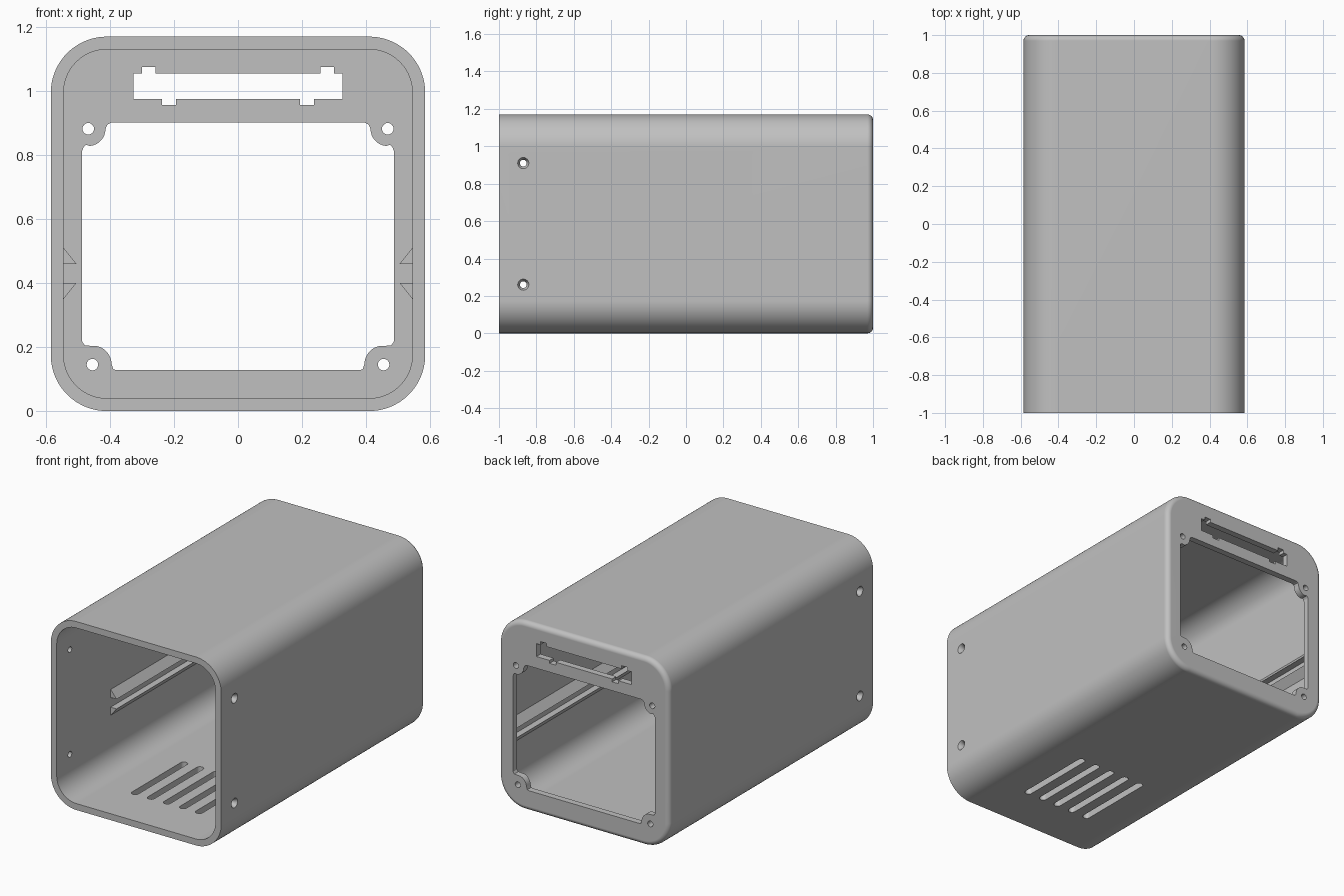
import bpy
import bmesh
from math import sin, cos, pi

if "Cube" in bpy.data.objects:
    bpy.data.objects.remove(bpy.data.objects["Cube"])

HALF, WALL, RADIUS, FILLET = 0.585, 0.04, 0.175, 0.03
MID = HALF  # height of the tube axis

grey = bpy.data.materials.new("light grey")
grey.use_nodes = True
grey.diffuse_color = (0.53, 0.53, 0.53, 1)
grey.node_tree.nodes["Principled BSDF"].inputs["Base Color"].default_value = grey.diffuse_color


def place(points, t, axis):
    """Put a flat outline at position t along an axis."""
    if axis == "X":
        return [(t, u, v) for u, v in points]
    if axis == "Y":
        return [(u, t, v) for u, v in points]
    return [(u, v, t) for u, v in points]


def loft(name, solids):
    """Each solid is a list of rings with equal point counts, capped at both ends."""
    bm = bmesh.new()
    for rings in solids:
        loops = [[bm.verts.new(p) for p in ring] for ring in rings]
        n = len(loops[0])
        for a, b in zip(loops, loops[1:]):
            for i in range(n):
                j = (i + 1) % n
                bm.faces.new((a[i], a[j], b[j], b[i]))
        bm.faces.new(loops[0][::-1])
        bm.faces.new(loops[-1])
    bmesh.ops.recalc_face_normals(bm, faces=bm.faces)
    mesh = bpy.data.meshes.new(name)
    bm.to_mesh(mesh)
    bm.free()
    mesh.materials.append(grey)
    obj = bpy.data.objects.new(name, mesh)
    bpy.context.collection.objects.link(obj)
    return obj


def prism(points, lo, hi, axis):
    return [place(points, lo, axis), place(points, hi, axis)]


def rounded(hw, hh, r, cu, cv, seg=20):
    pts = []
    for q, (sx, sy) in enumerate([(1, 1), (-1, 1), (-1, -1), (1, -1)]):
        for i in range(seg + 1):
            a = (q + i / seg) * pi / 2
            pts.append((cu + sx * (hw - r) + r * cos(a), cv + sy * (hh - r) + r * sin(a)))
    return pts


def circle(r, cu, cv, seg=24):
    return [(cu + r * cos(2 * pi * i / seg), cv + r * sin(2 * pi * i / seg)) for i in range(seg)]


def mirrored(half):
    """Close a right-hand outline with its mirror image."""
    return half + [(-u, v) for u, v in reversed(half)]


def cut(target, cutter):
    cutter.hide_render = True
    mod = target.modifiers.new("cut", "BOOLEAN")
    mod.object = cutter
    mod.solver = "EXACT"
    bpy.context.view_layer.objects.active = target
    bpy.ops.object.modifier_apply(modifier=mod.name)
    bpy.data.objects.remove(cutter)


# Outer body with a rounded back edge
rings = [place(rounded(HALF, HALF, RADIUS, 0, MID), -1, "Y")]
for i in range(7):
    a = i / 6 * pi / 2
    d = FILLET * (1 - cos(a))
    rings.append(place(rounded(HALF - d, HALF - d, RADIUS - d, 0, MID),
                       1 - FILLET + FILLET * sin(a), "Y"))
housing = loft("housing", [rings])

# Hollow interior, open at the front
inner = HALF - WALL
cut(housing, loft("cavity", [prism(rounded(inner, inner, RADIUS - WALL, 0, MID), -1.2, 1 - WALL, "Y")]))

# Large back window with scalloped screw tabs in its corners
SCREWS = [(0.455, 0.145), (0.468, 0.882)]


def tab(centre, r, start, end, steps=8):
    angles = [(start + (end - start) * i / steps) * pi / 180 for i in range(steps + 1)]
    return [(centre[0] + r * cos(a), centre[1] + r * sin(a)) for a in angles]


lower = [(0.382, 0.128), (0.39, 0.131)] + tab(SCREWS[0], 0.06, 178, 107) + [(0.479, 0.205), (0.487, 0.217)]
upper = [(0.487, 0.813), (0.483, 0.824), (0.475, 0.832)] + tab(SCREWS[1], 0.054, 265, 180) \
    + [(0.408, 0.895), (0.395, 0.902)]
cut(housing, loft("window", [prism(mirrored(lower + upper), 0.85, 1.1, "Y")]))

# Notched connector slot above the window
slot = [(0.193, 0.975), (0.193, 0.957), (0.237, 0.957), (0.237, 0.975), (0.327, 0.975),
        (0.327, 1.055), (0.3, 1.055), (0.3, 1.075), (0.258, 1.075), (0.258, 1.055)]
cut(housing, loft("connector_slot", [prism(mirrored(slot), 0.85, 1.1, "Y")]))

# Screw holes through the back
cut(housing, loft("back_holes", [prism(circle(0.018, s * x, z), 0.85, 1.1, "Y")
                                 for x, z in SCREWS for s in (-1, 1)]))

# Countersunk screw holes in the sides near the front
sinks = [(HALF + 0.01, 0.035), (HALF, 0.03), (HALF - 0.022, 0.018), (HALF - 0.1, 0.018)]
cut(housing, loft("side_holes", [[place(circle(r, -0.87, z), s * x, "X") for x, r in sinks]
                                 for z in (0.26, 0.91) for s in (-1, 1)]))

# Five long vents in the floor
cut(housing, loft("vents", [prism(rounded(0.022, 0.26, 0.0215, i * 0.11, -0.455, 6), -0.1, 0.1, "Z")
                            for i in range(-2, 3)]))

# Pairs of wedge rails on the inner side walls
rails = []
for side, label in ((1, "left"), (-1, "right")):
    for base, tip, where in ((0.46, 0.51, "upper"), (0.40, 0.35, "lower")):
        wedge = [(side * (inner + 0.005), base), (side * (inner - 0.04), base),
                 (side * inner, tip), (side * (inner + 0.005), tip)]
        rails.append(loft(f"{label}_{where}_rail", [prism(wedge, -0.47, 1 - WALL, "Y")]))

# Smooth the curves and keep the flats clean
bpy.ops.object.select_all(action="DESELECT")
housing.select_set(True)
bpy.context.view_layer.objects.active = housing
bpy.ops.object.shade_smooth_by_angle(angle=pi / 6)
weighted = housing.modifiers.new("weighted normals", "WEIGHTED_NORMAL")
weighted.keep_sharp = True
